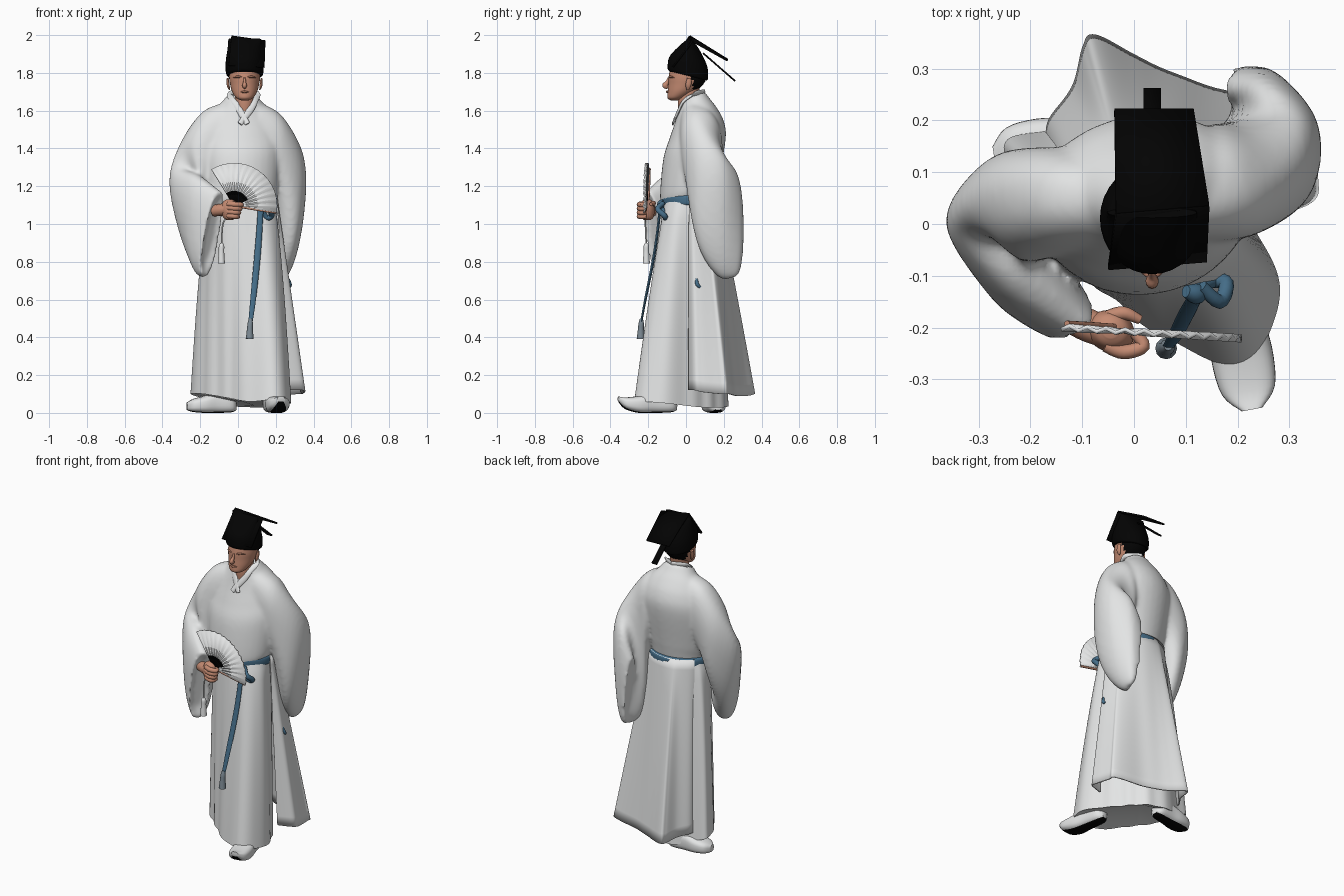
import bpy, bmesh
from math import sin, cos, pi, atan2, radians, copysign
from mathutils import Vector as V

cube = bpy.data.objects.get("Cube")
if cube:
    bpy.data.objects.remove(cube)
made = []


def material(name, r, g, b):
    m = bpy.data.materials.new(name)
    m.use_nodes = True
    m.diffuse_color = (r, g, b, 1)
    m.node_tree.nodes["Principled BSDF"].inputs["Base Color"].default_value = (r, g, b, 1)
    return m


white = material("white cloth", .77, .78, .78)
black = material("black cloth", .001, .001, .001)
skin = material("skin", .56, .26, .17)
brown = material("brow brown", .38, .17, .11)
blue = material("blue sash", .06, .155, .25)
grey = material("grey tassel", .2, .25, .29)


def spline(pts, n=6, closed=False):
    """Smooth path through the points."""
    pts = [V(p) for p in pts]
    k, out = len(pts), []
    at = (lambda i: pts[i % k]) if closed else (lambda i: pts[max(0, min(k - 1, i))])
    for i in range(k if closed else k - 1):
        a, b, c, d = (at(i + j) for j in (-1, 0, 1, 2))
        for s in range(n):
            t = s / n
            out.append(b + (c - a) * t / 2 + (2 * a - 5 * b + 4 * c - d) * t * t / 2
                       + (3 * b - a - 3 * c + d) * t ** 3 / 2)
    return out if closed else out + [pts[-1]]


def refine(rows, n=5):
    return [list(r) for r in zip(*[spline(col, n) for col in zip(*rows)])]


def sheet(name, rows, mats, closed=True, cap=True, rule=None, thick=0):
    """Skin a grid of rows; rule(centre, row, column) picks the material."""
    bm = bmesh.new()
    vs = [[bm.verts.new(p) for p in row] for row in rows]
    n = len(rows[0])
    for i in range(len(rows) - 1):
        for j in range(n if closed else n - 1):
            k = (j + 1) % n
            f = bm.faces.new((vs[i][j], vs[i][k], vs[i + 1][k], vs[i + 1][j]))
            if rule:
                f.material_index = rule(f.calc_center_median(), i, j)
    if closed and cap:
        bm.faces.new(vs[0])
        bm.faces.new(vs[-1])
    bmesh.ops.recalc_face_normals(bm, faces=bm.faces)
    me = bpy.data.meshes.new(name)
    bm.to_mesh(me)
    bm.free()
    for m in mats:
        me.materials.append(m)
    ob = bpy.data.objects.new(name, me)
    bpy.context.collection.objects.link(ob)
    if thick:
        mod = ob.modifiers.new("thickness", "SOLIDIFY")
        mod.thickness, mod.offset = thick, 0
    made.append(ob)
    return ob


def ring(c, a, b, n=32, p=1):
    """Ellipse on axes a and b; p under 1 squares it off."""
    sq = lambda v: copysign(abs(v) ** p, v)
    return [V(c) + V(a) * sq(cos(2 * pi * i / n)) + V(b) * sq(sin(2 * pi * i / n)) for i in range(n)]


def stack(name, cx, sections, mats, tilt=0, turn=0, rule=None):
    """Stacked ellipses: height, centre y, half width, half depth."""
    c, s = cos(radians(turn)), sin(radians(turn))
    rows = [ring((cx, y, z), (rx * c, rx * s, tilt * rx * s), (-ry * s, ry * c, tilt * ry * c))
            for z, y, rx, ry in sections]
    return sheet(name, refine(rows), mats, rule=rule)


def tube(name, pts, radii, mat, flat=1, ref=(0, 1, 0), n=5):
    path = spline(pts, n)
    rad = [r.x for r in spline([(r, 0, 0) for r in radii], n)]
    rows = []
    for i, p in enumerate(path):
        t = path[min(i + 1, len(path) - 1)] - path[max(i - 1, 0)]
        side = t.cross(V(ref)).normalized()
        rows.append(ring(p, side * rad[i], t.cross(side).normalized() * rad[i] * flat, 12))
    return sheet(name, rows, [mat])


def sleeve(name, sections):
    """Hanging sleeve: top point, bottom point, half width; recessed cuff."""
    mid = [(V(a) + V(b)) / 2 for a, b, w in sections]
    rows = []
    for i, (a, b, w) in enumerate(sections):
        t = mid[min(i + 1, len(mid) - 1)] - mid[max(i - 1, 0)]
        half = (V(a) - V(b)) / 2
        rows.append(ring(mid[i], half, half.cross(t).normalized() * w, p=.85))
    rows = refine(rows)
    back = (mid[-2] - mid[-1]) * .2
    rows.append([mid[-1] + (p - mid[-1]) * .7 + back for p in rows[-1]])
    return sheet(name, rows, [white])


# Robe top: torso and wide sleeves fused into one cloth surface
torso = stack("robe_top", .02, [(1.07, .02, .16, .13), (1.14, .02, .175, .145), (1.2, .02, .195, .157),
                                (1.4, .045, .215, .165), (1.5, .055, .2, .142), (1.58, .052, .165, .108),
                                (1.64, .042, .11, .08), (1.68, .035, .077, .062), (1.665, .03, .06, .05)],
              [white], tilt=.35, turn=8)
arms = [sleeve("right_sleeve", [((-.04, .05, 1.65), (-.04, .04, 1.32), .09),
                                ((-.18, .055, 1.6), (-.15, .03, 1.2), .105),
                                ((-.285, .03, 1.46), (-.19, .02, 1.0), .105),
                                ((-.32, -.02, 1.31), (-.195, -.01, .84), .085),
                                ((-.215, -.11, 1.26), (-.2, -.085, .73), .08),
                                ((-.09, -.205, 1.17), (-.175, -.155, .72), .055)]),
        sleeve("left_sleeve", [((.09, .05, 1.65), (.09, .05, 1.32), .09),
                               ((.21, .09, 1.59), (.17, .08, 1.2), .115),
                               ((.28, .15, 1.46), (.22, .09, .87), .11),
                               ((.295, .21, 1.36), (.225, .17, .72), .085),
                               ((.24, .265, 1.27), (.235, .255, .715), .05),
                               ((.175, .265, 1.14), (.215, .265, .74), .04)])]
bpy.ops.object.select_all(action="DESELECT")
for ob in [torso] + arms:
    ob.select_set(True)
for ob in arms:
    made.remove(ob)
bpy.context.view_layer.objects.active = torso
bpy.ops.object.join()
fuse = torso.modifiers.new("fuse", "REMESH")
fuse.mode, fuse.voxel_size, fuse.use_smooth_shade = "VOXEL", .01, True
soft = torso.modifiers.new("soften", "SMOOTH")
soft.factor, soft.iterations = .5, 12


# Inner skirt and the split back panel; ease_x and ease_y shape the flare
def skirt(name, hem, closed, grow, folds, thick, ease_x, ease_y):
    c = V((.02, .02, 0))
    hem = spline(hem, 10, closed)
    rows = []
    for k in range(19):
        t = k / 18
        row = []
        for p in hem:
            a = atan2(p.y - c.y, p.x - c.x)
            top = c + V(((.172 + grow) * cos(a), (.135 + grow) * sin(a), 1.15))
            d = p - top
            out = V((cos(a), sin(a), 0)) * folds * t * (1 - t * .5) * sin(11 * a)
            row.append(top + V((d.x * t ** ease_x, d.y * t ** ease_y, d.z * t)) + out)
        rows.append(row)
    if closed:
        rows.append([c + (p - c) * .93 + V((0, 0, .01)) for p in rows[-1]])
    sheet(name, rows, [white], closed, thick=thick)


skirt("inner_skirt", [(.275, -.1, .05), (.26, -.22, .06), (.18, -.27, .07), (.06, -.22, .06),
                      (-.06, -.13, .08), (-.18, -.02, .1), (-.255, .15, .1), (-.16, .18, .07),
                      (-.08, .22, .04), (.06, .2, .03), (.18, .08, .03)], True, 0, .008, 0, .55, .85)
skirt("back_panel", [(.26, .015, .12), (.34, .045, .12), (.35, .09, .11), (.34, .19, .1), (.32, .225, .1),
                     (.12, .27, .09), (0, .325, .09), (-.075, .36, .1), (-.095, .34, .1),
                     (-.115, .27, .11), (-.16, .2, .12), (-.165, .15, .12)],
      False, .012, .004, .008, 1, .95)

# Crossed collar
for name, side, end in (("right_collar", -1, .05), ("left_collar", 1, .01)):
    tube(name, [(.03, .098, 1.7), (.03 + side * .07, .05, 1.69), (.03 + side * .06, -.008, 1.655),
                (.035 + side * .03, -.037, 1.605), (end, -.07, 1.53)],
         [.012, .015, .017, .018, .014], white, .4)

# Head, neck and face
HX = .035
stack("neck", HX, [(1.56, .02, .05, .055), (1.64, .01, .05, .053), (1.74, .02, .052, .055)], [skin])
stack("head", HX, [(1.655, -.062, .02, .02), (1.668, -.052, .045, .046), (1.7, -.025, .066, .072),
                   (1.74, -.001, .077, .093), (1.78, .008, .082, .1), (1.84, .01, .078, .09)],
      [skin, black], rule=lambda c, i, j: int(c.y > .035 and c.z > 1.7 or c.z > 1.805))
tube("nose", [(HX, -.09, 1.775), (HX, -.1, 1.75), (HX, -.11, 1.733), (HX, -.095, 1.722)],
     [.006, .01, .016, .008], skin, .8, (1, 0, 0))
tube("mouth", [(HX - .025, -.088, 1.698), (HX, -.101, 1.7), (HX + .025, -.088, 1.698)],
     [.002, .006, .002], brown, ref=(0, 0, 1))
for name, s in (("right", -1), ("left", 1)):
    tube(name + "_brow", [(HX + s * .015, -.089, 1.777), (HX + s * .036, -.083, 1.78),
                          (HX + s * .06, -.063, 1.775)], [.003, .006, .002], brown, ref=(0, 0, 1))
    tube(name + "_ear", [(HX + s * .08, .01, 1.71), (HX + s * .087, .012, 1.735),
                         (HX + s * .09, .018, 1.77)], [.006, .015, .012], skin, .5, (1, 0, 0))

# Hat: round crown, two sloping boards and a hanging strip
stack("hat_crown", HX, [(1.785, .01, .09, .1), (1.8, .01, .099, .107), (1.86, .012, .1, .1),
                        (1.93, .02, .09, .055), (1.98, .022, .086, .01)], [black], tilt=-.25)
front, back = ((-.05, -.085, 1.84), (.14, -.07, 1.83)), ((-.038, .22, 1.87), (.115, .22, 1.865))
ridge = ((-.035, .02, 1.994), (.145, .035, 1.968))
sheet("hat_front_board", [front, ridge], [black], False, thick=.01)
sheet("hat_back_board", [ridge, back], [black], False, thick=.01)
sheet("hat_strip", [((.018, .09, 1.905), (.052, .09, 1.905)), ((.018, .26, 1.757), (.052, .26, 1.757))],
      [black], False, thick=.009)

# Sash with knot, loop, hanging tail and tassel
rows = [ring((.02, .02, z), (.168 + g, .018, 0), (-.016, .136 + g, 0))
        for z, g in ((1.098, 0), (1.103, .014), (1.125, .018), (1.148, .015), (1.155, 0))]
sheet("sash", refine(rows, 3), [blue], cap=False)
tube("sash_loop", [(.13, -.12, 1.11), (.165, -.15, 1.08), (.178, -.115, 1.045), (.15, -.11, 1.035),
                   (.12, -.13, 1.09)], [.012, .014, .015, .014, .012], blue)
tube("sash_knot", [(.1, -.13, 1.12), (.12, -.135, 1.1), (.125, -.135, 1.07)], [.012, .02, .012], blue)
tube("sash_tail", [(.12, -.138, 1.08), (.112, -.152, .95), (.1, -.175, .8), (.08, -.215, .6),
                   (.066, -.237, .48)], [.015, .016, .017, .015, .011], blue, .45)
tube("sash_tassel", [(.066, -.236, .5), (.065, -.237, .475), (.063, -.239, .44), (.062, -.24, .392)],
     [.008, .014, .016, .021], grey)
tube("sash_end", [(.265, .055, .71), (.275, .06, .68), (.272, .075, .665)], [.007, .01, .007], blue)

# Pleated folding fan
PIVOT, STEPS = V((-.02, -.207, 1.095)), 28
rows = []
for r in (.02, .08, .228):
    rows.append([PIVOT + V((r * cos(a), -.06 * r * cos(a) + (r * .018 if i % 2 else -r * .018), r * sin(a)))
                 for i in range(STEPS + 1) for a in [radians(-9 + 131 * i / STEPS)]])
sheet("fan_leaf", rows, [black, white], False, thick=.008,
      rule=lambda c, i, j: int(i or j < STEPS * .25))
for name, a, y in (("fan_guard_low", -9, 0), ("fan_guard_high", 119, .008)):
    d = V((cos(radians(a)), -.06 * cos(radians(a)), sin(radians(a))))
    base = PIVOT + V((0, y, 0))
    tube(name, [base, base + d * .12, base + d * .226], [.005, .006, .006], skin)

# Hand gripping the fan
stack("right_hand", -.045, [(1.02, -.205, .015, .015), (1.035, -.205, .034, .032), (1.075, -.207, .047, .04),
                            (1.115, -.205, .036, .032), (1.13, -.205, .015, .015)], [skin], turn=-20)
tube("wrist", [(-.13, -.175, 1.07), (-.09, -.195, 1.075), (-.05, -.21, 1.08)], [.03, .032, .03], skin)
for i in range(4):
    z = 1.107 - i * .021
    tube(f"finger_{i + 1}", [(-.055, -.234, z), (-.02, -.247, z - .003), (.018 - i * .007, -.235, z - .005),
                             (.0, -.21, z - .005)], [.013, .014, .013, .01], skin, ref=(0, 0, 1))
tube("thumb", [(-.05, -.18, 1.1), (-.02, -.172, 1.11), (.012, -.185, 1.105)], [.014, .013, .009], skin)

# Fan cord and tassel
tube("fan_cord", [(-.05, -.215, 1.04), (-.08, -.215, 1.0), (-.087, -.21, .88)], [.004, .004, .004], white)
tube("fan_tassel", [(-.087, -.21, .9), (-.087, -.21, .885), (-.088, -.21, .85), (-.088, -.21, .79)],
     [.006, .014, .015, .019], white)


# Shoes with dark soles; rise lifts the toe
def shoe(name, heel, toe, rise):
    heel, d = V(heel), V(toe) - V(heel)
    side = V((d.y, -d.x, 0)).normalized()
    rows = []
    for s, w, low, high in ((0, .02, .015, .06), (.1, .046, .003, .1), (.4, .052, 0, .11),
                            (.65, .06, 0, .09), (.88, .052, rise * .35, .07 + rise * .2),
                            (1, .02, rise, .045 + rise * .7)):
        mid = heel + d * s + V((0, 0, (low + high) / 2))
        rows.append(ring(mid, side * w, (0, 0, (high - low) / 2), 32, .7))
    sheet(name, refine(rows, 4), [white, black],
          rule=lambda c, i, j: int(sin(2 * pi * (j + .5) / 32) < -.8))


shoe("left_shoe", (.17, -.05, 0), (.228, -.358, 0), .06)
shoe("right_shoe", (-.01, .17, 0), (-.27, .13, 0), .015)

# Smooth shading with sharp edges kept
bpy.ops.object.select_all(action="DESELECT")
for ob in made:
    ob.select_set(True)
bpy.context.view_layer.objects.active = made[0]
bpy.ops.object.shade_smooth_by_angle(angle=radians(40))
